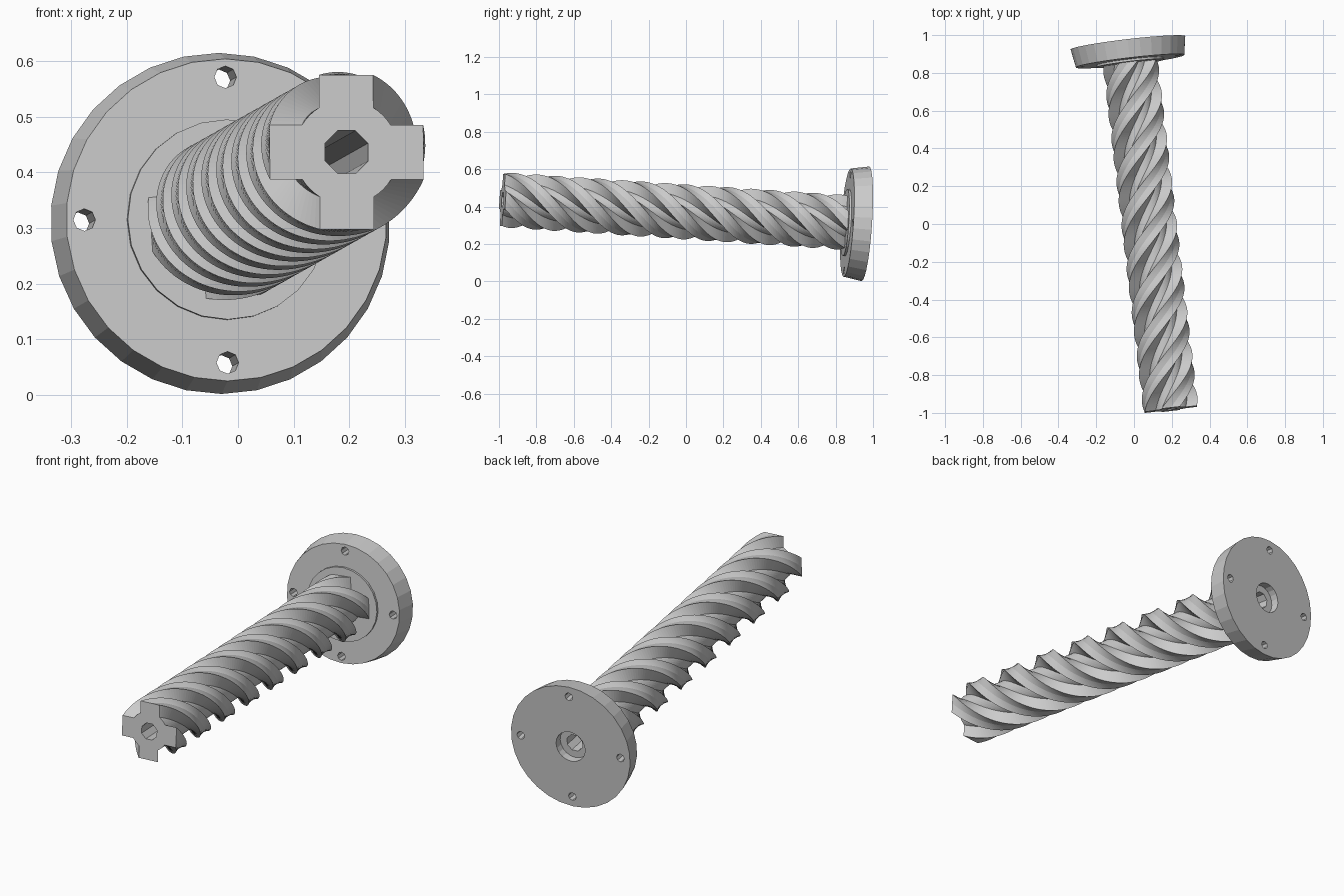
import bpy, bmesh, math
from mathutils import Matrix, Vector

if "Cube" in bpy.data.objects:
    bpy.data.objects.remove(bpy.data.objects["Cube"], do_unlink=True)

grey = bpy.data.materials.new("plain_grey")
grey.use_nodes = True
colour = (0.6, 0.6, 0.6, 1)
grey.diffuse_color = colour
grey.node_tree.nodes["Principled BSDF"].inputs["Base Color"].default_value = colour

# Tilted frame: origin at the centre of the flange back, local z along the shaft
back = Vector((-0.032, 0.959, 0.308))
tip = Vector((0.195, -0.981, 0.436))
LENGTH = (tip - back).length
w = (tip - back).normalized()
u = Vector((-w.y, w.x, 0)).normalized()
v = w.cross(u)
FRAME = Matrix((u, v, w)).transposed().to_4x4()
FRAME.translation = back


def loft(name, rings):
    """Skin a list of equal rings and close both ends."""
    bm = bmesh.new()
    loops = [[bm.verts.new(p) for p in ring] for ring in rings]
    n = len(loops[0])
    for a, b in zip(loops, loops[1:]):
        for i in range(n):
            j = (i + 1) % n
            bm.faces.new((a[i], a[j], b[j], b[i]))
    bm.faces.new(loops[0][::-1])
    bm.faces.new(loops[-1])
    bmesh.ops.recalc_face_normals(bm, faces=bm.faces)
    mesh = bpy.data.meshes.new(name)
    bm.to_mesh(mesh)
    bm.free()
    mesh.materials.append(grey)
    obj = bpy.data.objects.new(name, mesh)
    obj.matrix_world = FRAME
    bpy.context.collection.objects.link(obj)
    return obj


def circle(r, t, sides, cx=0, cy=0, start=math.pi / 2):
    step = math.tau / sides
    return [Vector((cx + r * math.cos(start + i * step),
                    cy + r * math.sin(start + i * step), t)) for i in range(sides)]


def cylinder(name, r0, r1, t0, t1, sides, **place):
    return loft(name, [circle(r0, t0, sides, **place), circle(r1, t1, sides, **place)])


def cut(obj, cutters):
    for c in cutters:
        m = obj.modifiers.new("cut", 'BOOLEAN')
        m.operation, m.solver, m.object = 'DIFFERENCE', 'EXACT', c
    bpy.context.view_layer.update()
    graph = bpy.context.evaluated_depsgraph_get()
    mesh = bpy.data.meshes.new_from_object(obj.evaluated_get(graph))
    obj.modifiers.clear()
    obj.data = mesh


# Cross section: four square lobes on a round core
CORE, HALF, REACH = 0.094, 0.049, 0.139
edge = math.asin(HALF / CORE)
section = []
for k in range(4):
    turn = Matrix.Rotation(k * math.pi / 2, 3, 'Z')
    lobe = [Vector((REACH, -HALF, 0)), Vector((REACH, 0, 0)), Vector((REACH, HALF, 0))]
    for i in range(5):
        a = edge + (math.pi / 2 - 2 * edge) * i / 4
        lobe.append(Vector((CORE * math.cos(a), CORE * math.sin(a), 0)))
    section += [turn @ p for p in lobe]

# Shaft: the section twisted two full turns
START, SLICES, TURNS = 0.1, 200, 2
rings = []
for s in range(SLICES + 1):
    f = s / SLICES
    rot = Matrix.Rotation(math.tau * TURNS * f, 3, 'Z')
    rise = Vector((0, 0, START + (LENGTH - START) * f))
    rings.append([rot @ p + rise for p in section])
shaft = loft("twisted_shaft", rings)

# Mounting flange and its low collar
flange = cylinder("flange", 0.307, 0.29, 0, 0.098, 30)
collar = cylinder("collar", 0.18, 0.18, 0.06, 0.11, 24)

# Cutters: centre bore, rear counterbore and four bolt holes
bore = cylinder("bore_cutter", 0.042, 0.042, -0.1, LENGTH + 0.1, 8, start=math.pi / 8)
counterbore = cylinder("counterbore_cutter", 0.075, 0.075, -0.1, 0.04, 20)
bolts = []
for k in range(4):
    a = k * math.pi / 2
    bolts.append(cylinder("bolt_cutter", 0.02, 0.02, -0.1, 0.2, 8,
                          cx=0.257 * math.cos(a), cy=0.257 * math.sin(a)))

cut(shaft, [bore])
cut(collar, [bore])
cut(flange, [bore, counterbore] + bolts)
for c in [bore, counterbore] + bolts:
    bpy.data.objects.remove(c, do_unlink=True)
